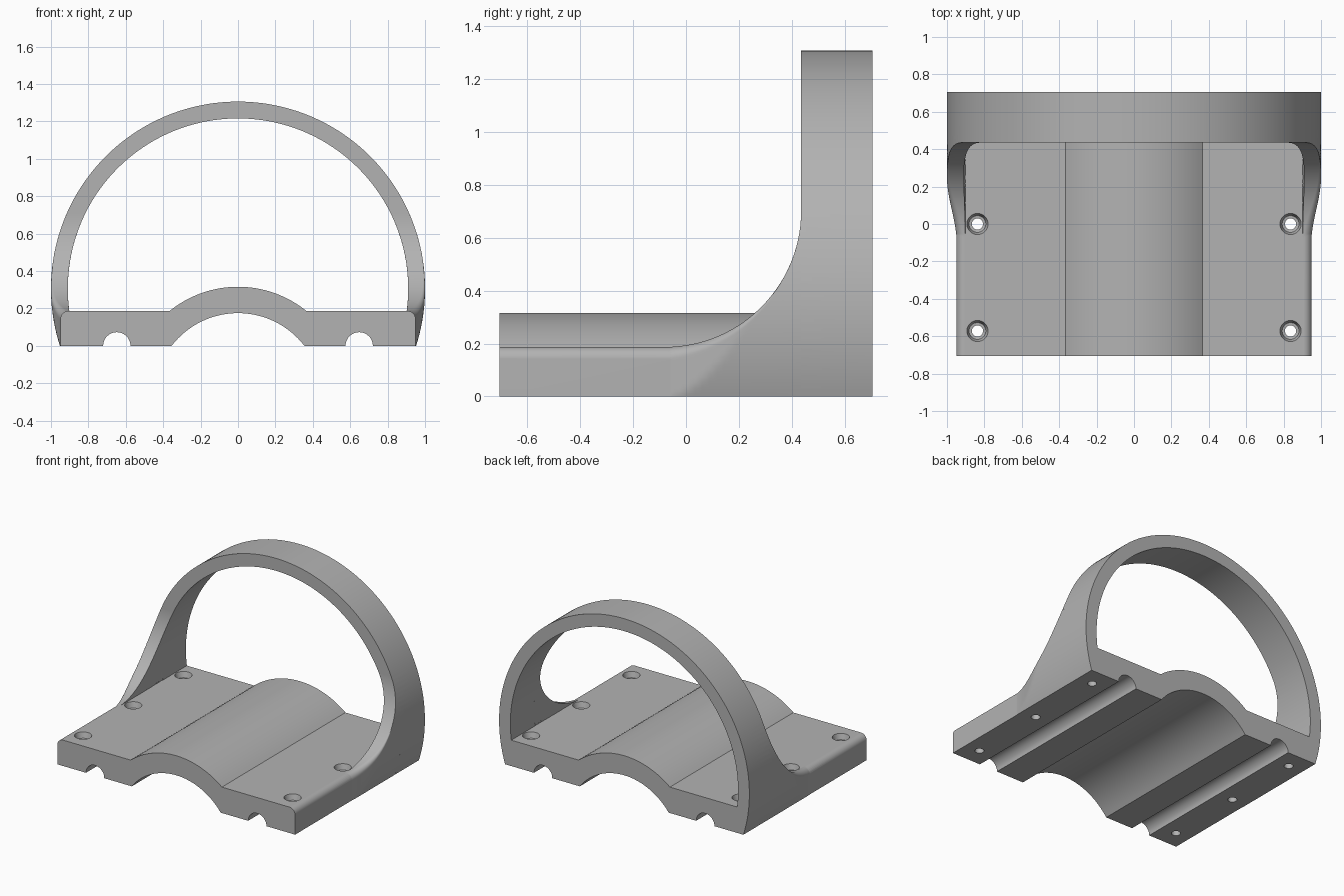
import bpy, bmesh
from math import sin, cos, pi, sqrt, asin, radians

cube = bpy.data.objects.get("Cube")
if cube:
    bpy.data.objects.remove(cube, do_unlink=True)

HALF_W, FLOOR, DEPTH = 0.95, 0.187, 0.705
RING_Z, R_OUT, R_IN, RING_Y = 0.306, 1.0, 0.91, 0.435
SWEEP = 0.515          # radius of the curve running from floor to arch
ROUND = 0.045          # rounded upper edge of the base

grey = bpy.data.materials.new("grey plastic")
grey.use_nodes = True
grey.diffuse_color = (0.45, 0.45, 0.45, 1)
grey.node_tree.nodes["Principled BSDF"].inputs["Base Color"].default_value = (0.45, 0.45, 0.45, 1)


def arc(cx, cz, r, a0, a1, n):
    return [(cx + r * cos(a0 + (a1 - a0) * i / n), cz + r * sin(a0 + (a1 - a0) * i / n))
            for i in range(n + 1)]


def loft(name, sections):
    """Skin equal-length loops of 3D points and cap both ends."""
    bm = bmesh.new()
    loops = [[bm.verts.new(p) for p in s] for s in sections]
    n = len(loops[0])
    for a, b in zip(loops, loops[1:]):
        for i in range(n):
            j = (i + 1) % n
            bm.faces.new((a[i], a[j], b[j], b[i]))
    bm.faces.new(loops[0])
    bm.faces.new(loops[-1])
    bmesh.ops.recalc_face_normals(bm, faces=bm.faces)
    mesh = bpy.data.meshes.new(name)
    bm.to_mesh(mesh)
    bm.free()
    mesh.materials.append(grey)
    obj = bpy.data.objects.new(name, mesh)
    bpy.context.collection.objects.link(obj)
    return obj


def extrude(name, profile, y0, y1):
    return loft(name, [[(x, y, z) for x, z in profile] for y in (y0, y1)])


def combine(target, tool, operation):
    mod = target.modifiers.new("combine", 'BOOLEAN')
    mod.operation, mod.object, mod.solver = operation, tool, 'EXACT'
    bpy.context.view_layer.objects.active = target
    bpy.ops.object.modifier_apply(modifier=mod.name)
    bpy.data.objects.remove(tool, do_unlink=True)


def circle_x(r, z):
    return sqrt(r * r - (z - RING_Z) ** 2)


# base plate: hump on top, wide channel and two wire grooves underneath
hump_a, chan_a = asin(0.365 / 0.581), asin(0.355 / 0.4475)
edge = HALF_W - ROUND
profile = [(-HALF_W, 0)]
profile += arc(-edge, FLOOR - ROUND, ROUND, pi, pi / 2, 8)
profile += arc(0, 0.316 - 0.581, 0.581, pi / 2 + hump_a, pi / 2 - hump_a, 32)
profile += arc(edge, FLOOR - ROUND, ROUND, pi / 2, 0, 8)
profile += [(HALF_W, 0)]
profile += arc(0.648, 0, 0.073, 0, pi, 20)
profile += arc(0, 0.175 - 0.4475, 0.4475, pi / 2 - chan_a, pi / 2 + chan_a, 32)
profile += arc(-0.648, 0, 0.073, 0, pi, 20)
body = extrude("base_with_arch", profile, -DEPTH, DEPTH)

# arch ring at the back, with feet sunk into the base
a_out, a_in = asin(RING_Z / R_OUT), asin((RING_Z - FLOOR) / R_IN)
ring = arc(0, RING_Z, R_OUT, -a_out, pi + a_out, 120)
ring += [(-0.92, 0), (-0.92, 0.12)]
ring += arc(0, RING_Z, R_IN, pi + a_in, -a_in, 120)
ring += [(0.92, 0.12), (0.92, 0)]
combine(body, extrude("arch", ring, RING_Y, DEPTH), 'UNION')


def gusset_section(side, angle, levels=30):
    y = RING_Y - SWEEP * (1 - sin(angle))
    top = FLOOR + SWEEP * (1 - cos(angle))
    t = min(max((y + 0.1) / 0.35, 0), 1)
    limit = 0.948 + 0.052 * t * t * (3 - 2 * t)
    r = 0.001 + 0.047 * (1 - min(max((y + 0.08) / 0.45, 0), 1))
    inner, outer = [], []
    for i in range(levels + 1):
        z = top * sin(i / levels * pi / 2)
        xi = circle_x(R_IN, z) if z > FLOOR - 0.01 else 0.91
        xo = min(circle_x(R_OUT, z), limit)
        over = max(z - (top - r), 0)
        xo -= r - sqrt(max(r * r - over * over, 0))
        inner.append((side * min(xi, xo - 0.001), y, z))
        outer.append((side * xo, y, z))
    return inner + outer[::-1]


# swept gussets blending the base sides into the arch
for side in (-1, 1):
    sections = [gusset_section(side, pi / 2 * i / 28) for i in range(29)]
    combine(body, loft("gusset", sections), 'UNION')

# six screw holes with a shallow recess
for x in (-0.837, 0.837):
    for y in (-0.572, 0, 0.572):
        steps = ((0.03, -0.1), (0.03, 0.145), (0.045, 0.147), (0.057, FLOOR + 0.001), (0.057, FLOOR + 0.02))
        rings = [[(x + px, y + py, z) for px, py in arc(0, 0, r, 0, 2 * pi, 28)[:-1]] for r, z in steps]
        combine(body, loft("screw_hole", rings), 'DIFFERENCE')

bpy.ops.object.select_all(action='DESELECT')
body.select_set(True)
bpy.context.view_layer.objects.active = body
bpy.ops.object.shade_smooth_by_angle(angle=radians(28))
weighted = body.modifiers.new("even shading", 'WEIGHTED_NORMAL')
weighted.keep_sharp = True
